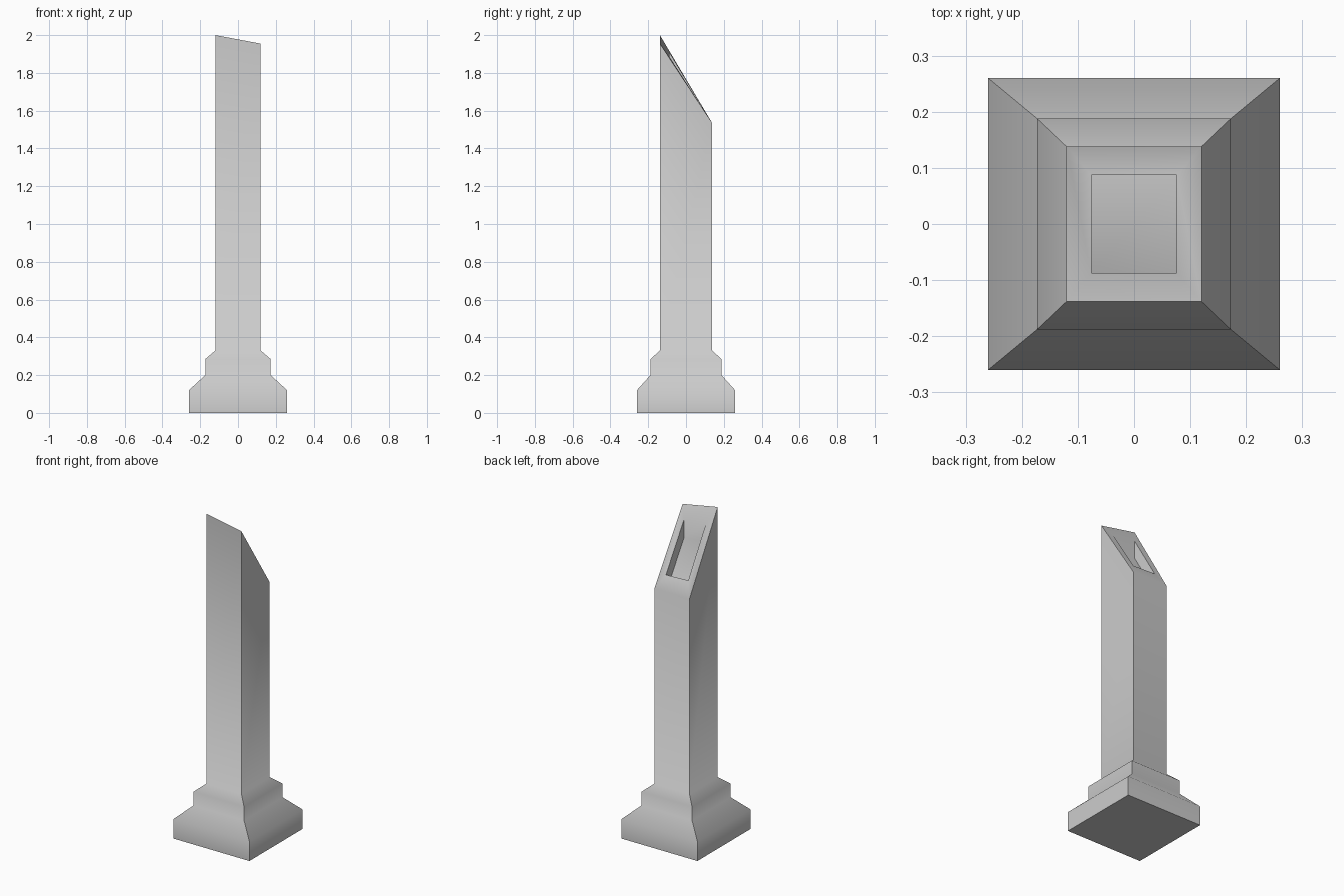
import bpy, bmesh, math

if "Cube" in bpy.data.objects:
    bpy.data.objects.remove(bpy.data.objects["Cube"])

bm = bmesh.new()


def top_z(x, y):
    # slanted, slightly twisted top: high at the front left, level at the back
    front = 1.9775 - 0.0225 * x / 0.12
    t = (0.138 - y) / 0.276
    return 1.535 + t * (front - 1.535)


def ring(hx, hy, height):
    pts = [(-hx, -hy), (hx, -hy), (hx, hy), (-hx, hy)]
    return [bm.verts.new((x, y, height(x, y))) for x, y in pts]


def flat(z):
    return lambda x, y: z


# Stepped plinth, shaft, rim and sunken pocket as a stack of rectangular rings
rings = [
    ring(0.26, 0.26, flat(0.0)),
    ring(0.26, 0.26, flat(0.12)),
    ring(0.173, 0.188, flat(0.20)),
    ring(0.173, 0.188, flat(0.285)),
    ring(0.12, 0.138, flat(0.33)),
    ring(0.12, 0.138, top_z),
    ring(0.076, 0.087, top_z),
    ring(0.076, 0.087, lambda x, y: top_z(x, y) - 0.11),
]
for a, b in zip(rings, rings[1:]):
    for i in range(4):
        j = (i + 1) % 4
        bm.faces.new((a[i], a[j], b[j], b[i]))
bm.faces.new(rings[0][::-1])
bm.faces.new(rings[-1])
bmesh.ops.recalc_face_normals(bm, faces=bm.faces)

mesh = bpy.data.meshes.new("pillar")
bm.to_mesh(mesh)
bm.free()
pillar = bpy.data.objects.new("pillar", mesh)
bpy.context.collection.objects.link(pillar)

# Soft profile steps, sharp corners
bpy.context.view_layer.objects.active = pillar
pillar.select_set(True)
bpy.ops.object.shade_smooth_by_angle(angle=math.radians(52))
